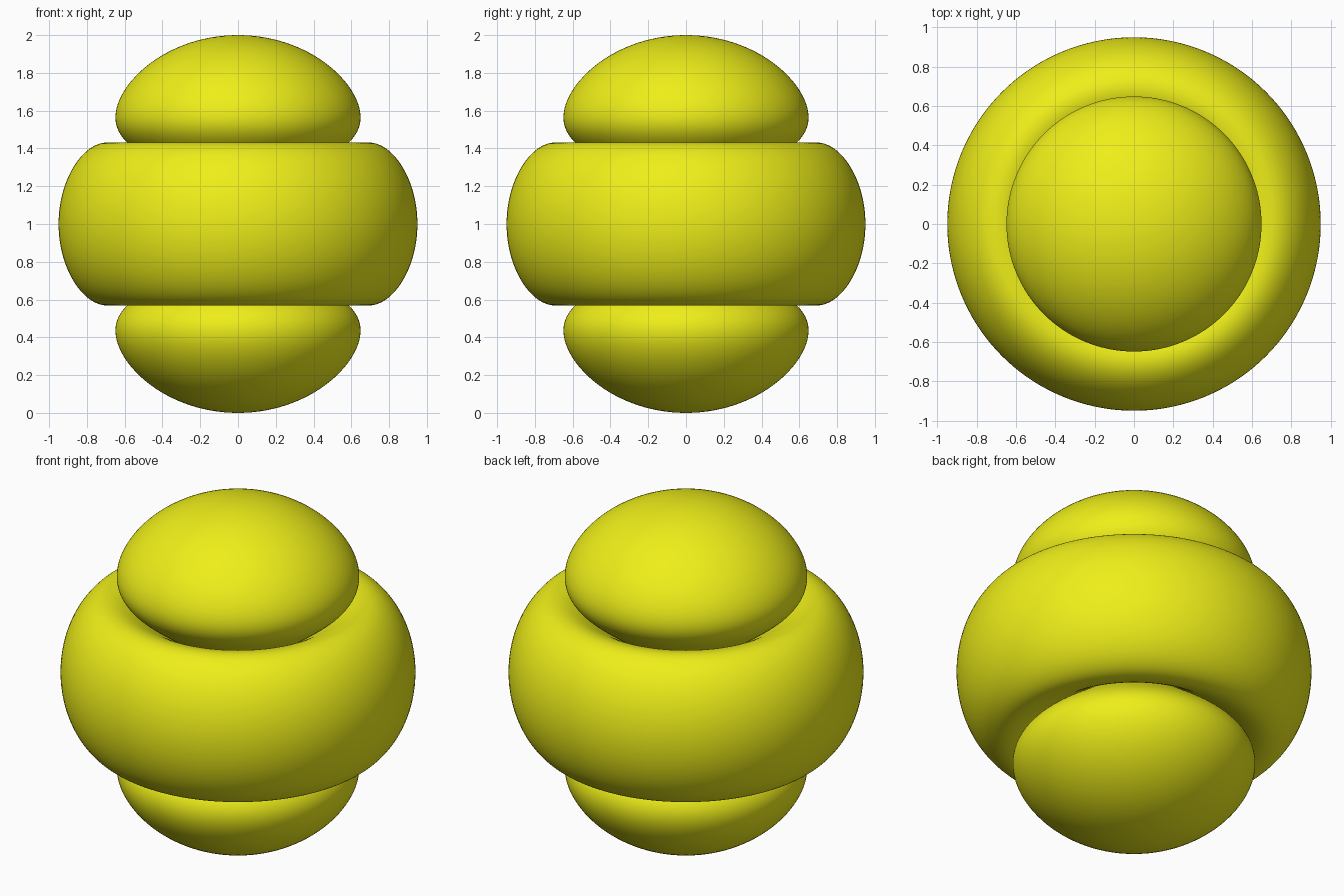
import bpy, bmesh
from math import sqrt, exp, pi, radians

if "Cube" in bpy.data.objects:
    bpy.data.objects.remove(bpy.data.objects["Cube"])

DECAY = 15.9      # how quickly the field falls off with radius
CENTRE = 1.0      # height of the common centre
STEPS = 80
SEGMENTS = 144
INNER = 0.03      # radius where the pieces pinch together

yellow = bpy.data.materials.new("yellow")
yellow.diffuse_color = (0.86, 0.86, 0.01, 1)
yellow.use_nodes = True
yellow.node_tree.nodes["Principled BSDF"].inputs["Base Color"].default_value = yellow.diffuse_color


def level(r):
    # angular value 3cos^2-1 needed at radius r to lie on the surface
    return 2 * exp(-DECAY * (1 - r)) / (r * r)


def radii(outer):
    # radii packed densely near the outer tip
    return [outer - (outer - INNER) * (i / STEPS) ** 2 for i in range(STEPS + 1)]


def polar(r, cos_sq):
    c = sqrt(min(1.0, max(0.0, cos_sq)))
    return (r * sqrt(1 - c * c), r * c)


def revolve(name, profile, closed=False, flip=1):
    bm = bmesh.new()
    verts = [bm.verts.new((x, 0, CENTRE + flip * z)) for x, z in profile]
    edges = [bm.edges.new(p) for p in zip(verts, verts[1:])]
    if closed:
        edges.append(bm.edges.new((verts[-1], verts[0])))
    bmesh.ops.spin(bm, geom=verts + edges, cent=(0, 0, 0), axis=(0, 0, 1),
                   angle=2 * pi, steps=SEGMENTS)
    bmesh.ops.remove_doubles(bm, verts=bm.verts, dist=1e-5)
    bmesh.ops.recalc_face_normals(bm, faces=bm.faces)
    mesh = bpy.data.meshes.new(name)
    bm.to_mesh(mesh)
    bm.free()
    mesh.materials.append(yellow)
    obj = bpy.data.objects.new(name, mesh)
    bpy.context.collection.objects.link(obj)
    bpy.ops.object.select_all(action='DESELECT')
    obj.select_set(True)
    bpy.context.view_layer.objects.active = obj
    bpy.ops.object.shade_smooth_by_angle(angle=radians(40))


# Domed lobes above and below, tapering to the centre
lobe = [polar(r, (1 + level(r)) / 3) for r in radii(1.0)]
lobe[0] = (0, 1)
lobe.append((0, INNER * 0.5))
revolve("upper_lobe", lobe)
revolve("lower_lobe", lobe, flip=-1)

# Fat ring around the middle: find its equator radius, then mirror its profile
lo, hi = 0.5, 1.0
for _ in range(50):
    mid = (lo + hi) / 2
    lo, hi = (mid, hi) if level(mid) < 1 else (lo, mid)
upper = [polar(r, (1 - level(r)) / 3) for r in radii(lo)]
upper[0] = (lo, 0)
ring = upper[::-1] + [(x, -z) for x, z in upper[1:]]
revolve("middle_ring", ring, closed=True)
